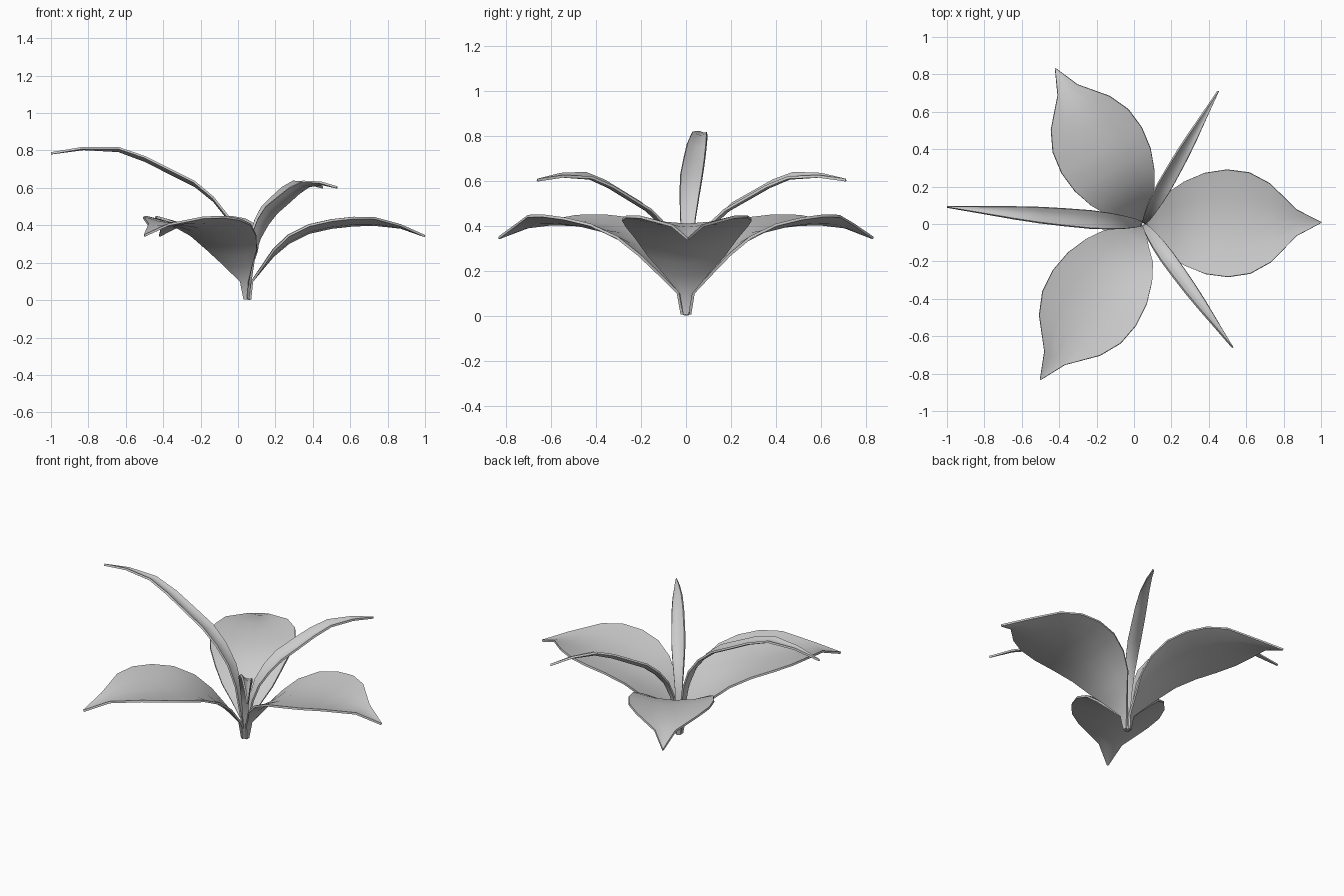
import bpy, bmesh
from math import radians, sin, cos

if "Cube" in bpy.data.objects:
    bpy.data.objects.remove(bpy.data.objects["Cube"])

CENTRE_X = 0.05
# stations along a petal: radius, height, half width, rise of the edges
BROAD = [(.015, .005, .012, 0), (.025, .10, .028, 0), (.09, .18, .105, .015),
         (.14, .238, .17, .03), (.22, .305, .225, .04), (.33, .36, .27, .04),
         (.45, .387, .287, .04), (.57, .40, .27, .04), (.68, .403, .21, .035),
         (.82, .388, .07, .012), (.95, .342, .003, 0)]
NARROW = [(.012, .005, .01, 0), (.018, .12, .014, 0), (.05, .31, .025, .004),
          (.10, .43, .034, .01), (.18, .53, .043, .012), (.28, .61, .048, .015),
          (.42, .68, .046, .015), (.55, .745, .042, .015), (.69, .797, .033, .012),
          (.88, .808, .017, .004), (1.053, .785, .003, 0)]


def petal(name, stations, angle, length=1, width=1, height=1, roll=0):
    """Cupped strip following a curved midrib, thickened with solidify."""
    a = radians(angle)
    bm = bmesh.new()
    rows = []
    for r, z, w, cup in stations:
        row = []
        for u in (-1, -.5, 0, .5, 1):
            x, y = r * length, u * w * width
            h = z * height + cup * u * u + roll * y
            row.append(bm.verts.new((CENTRE_X + x * cos(a) - y * sin(a),
                                     x * sin(a) + y * cos(a), h)))
        rows.append(row)
    for p, q in zip(rows, rows[1:]):
        for i in range(4):
            bm.faces.new((p[i], q[i], q[i + 1], p[i + 1]))
    me = bpy.data.meshes.new(name)
    bm.to_mesh(me)
    bm.free()
    ob = bpy.data.objects.new(name, me)
    bpy.context.collection.objects.link(ob)
    mod = ob.modifiers.new("thickness", 'SOLIDIFY')
    mod.thickness = .012
    mod.offset = 0
    bpy.ops.object.select_all(action='DESELECT')
    ob.select_set(True)
    bpy.context.view_layer.objects.active = ob
    bpy.ops.object.modifier_apply(modifier=mod.name)
    bpy.ops.object.shade_smooth_by_angle(angle=radians(40))
    return ob


# three broad lower petals
petal("broad_petal_right", BROAD, 0.5)
petal("broad_petal_back", BROAD, 119.5, 1.005, .86, 1.01)
petal("broad_petal_front", BROAD, 236.5, 1.05, .93, 1.01)

# three narrow upper petals
petal("narrow_petal_left", NARROW, 175, roll=.15)
petal("narrow_petal_back", NARROW, 60.5, .775, .8, .768, roll=.4)
petal("narrow_petal_front", NARROW, -54, .775, .8, .768, roll=-.4)
